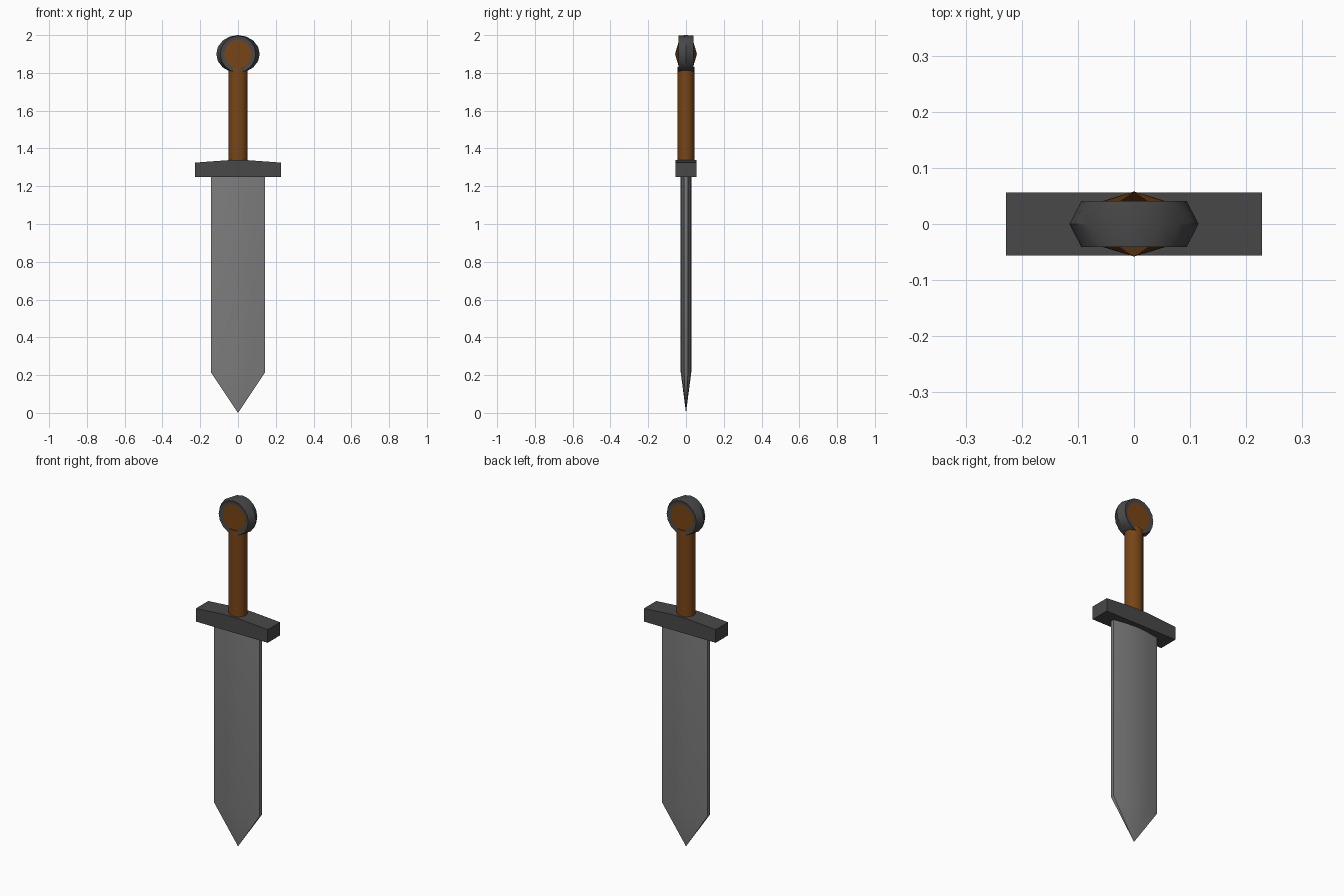
import bpy, bmesh, math

if "Cube" in bpy.data.objects:
    bpy.data.objects.remove(bpy.data.objects["Cube"])


def material(name, rgb):
    m = bpy.data.materials.new(name)
    m.diffuse_color = (*rgb, 1)
    m.use_nodes = True
    m.node_tree.nodes["Principled BSDF"].inputs["Base Color"].default_value = m.diffuse_color
    return m


STEEL = material("blade grey", (0.21, 0.21, 0.21))
IRON = material("dark iron", (0.065, 0.065, 0.065))
LEATHER = material("brown leather", (0.19, 0.06, 0.008))


def loft(name, rings, mats, start=None, end=None, pick=None):
    """Skin a stack of rings; an end is a point (fan) or a flat cap."""
    bm = bmesh.new()
    loops = [[bm.verts.new(p) for p in ring] for ring in rings]
    n = len(loops[0])
    for a, b in zip(loops, loops[1:]):
        for i in range(n):
            bm.faces.new((a[i], a[(i + 1) % n], b[(i + 1) % n], b[i]))
    for loop, tip in ((loops[0], start), (loops[-1], end)):
        if tip is None:
            bm.faces.new(loop)
        else:
            t = bm.verts.new(tip)
            for i in range(n):
                bm.faces.new((loop[i], loop[(i + 1) % n], t))
    bmesh.ops.recalc_face_normals(bm, faces=bm.faces)
    if pick:
        for f in bm.faces:
            f.material_index = pick(f)
    me = bpy.data.meshes.new(name)
    bm.to_mesh(me)
    bm.free()
    for m in mats:
        me.materials.append(m)
    ob = bpy.data.objects.new(name, me)
    bpy.context.collection.objects.link(ob)
    bpy.ops.object.select_all(action='DESELECT')
    ob.select_set(True)
    bpy.context.view_layer.objects.active = ob
    bpy.ops.object.shade_smooth_by_angle(angle=math.radians(35))
    return ob


# Blade: shallow lens section with narrow flat edges, tapering to a point
half = [(0.144, -0.010), (0.144, 0.010), (0.07, 0.023), (0, 0.028)]
section = half + [(-0.07, 0.023), (-0.144, 0.010), (-0.144, -0.010),
                  (-0.07, -0.023), (0, -0.028), (0.07, -0.023)]
loft("blade", [[(x, y, z) for x, y in section] for z in (0.215, 1.26)],
     [STEEL], start=(0, 0, 0))

# Crossguard: bar with a slightly peaked top
guard = [(-0.228, 1.25), (0.228, 1.25), (0.228, 1.325), (0.05, 1.338),
         (-0.05, 1.338), (-0.228, 1.325)]
loft("crossguard", [[(x, y, z) for x, z in guard] for y in (-0.056, 0.056)], [IRON])


# Grip: straight slightly oval rod
def ellipse(rx, ry, n):
    return [(rx * math.cos(2 * math.pi * i / n), ry * math.sin(2 * math.pi * i / n))
            for i in range(n)]


loft("grip", [[(x, y, z) for x, y in ellipse(0.051, 0.045, 12)] for z in (1.32, 1.83)],
     [LEATHER])

# Pommel: dark wheel with raised brown centres front and back
wheel = [(-0.036, 0.072, 0.075), (-0.041, 0.094, 0.097), (0, 0.115, 0.1),
         (0.041, 0.094, 0.097), (0.036, 0.072, 0.075)]
loft("pommel", [[(x, y, 1.9 + z) for x, z in ellipse(rx, rz, 16)] for y, rx, rz in wheel],
     [IRON, LEATHER], start=(0, -0.058, 1.9), end=(0, 0.058, 1.9),
     pick=lambda f: 1 if len(f.verts) == 3 else 0)
